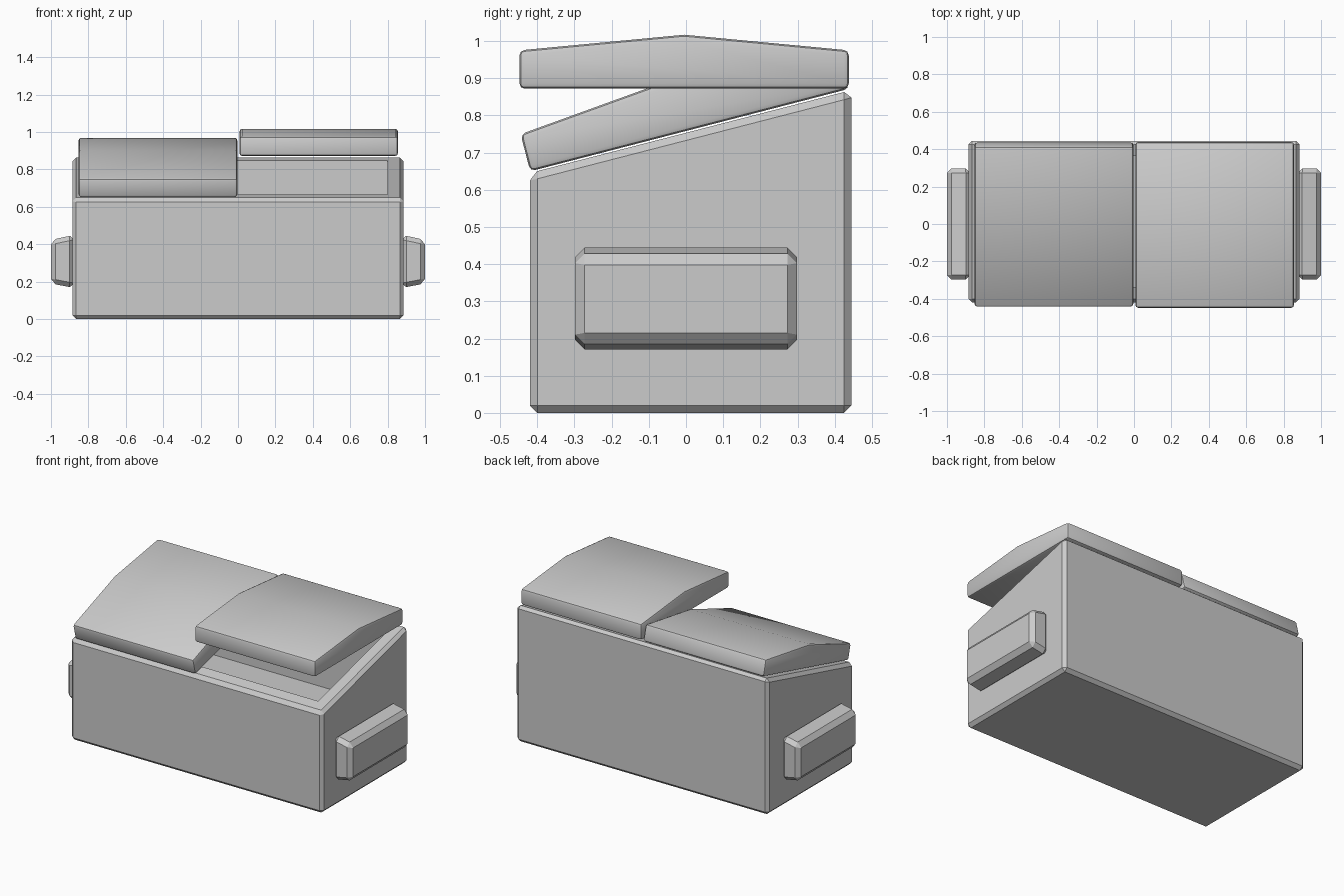
import bpy
import bmesh
from math import radians
from mathutils import Matrix, Vector

cube = bpy.data.objects.get("Cube")
if cube:
    bpy.data.objects.remove(cube, do_unlink=True)

grey = bpy.data.materials.new("plain grey")
grey.use_nodes = True
grey.diffuse_color = (0.6, 0.6, 0.6, 1)
grey.node_tree.nodes["Principled BSDF"].inputs["Base Color"].default_value = (0.6, 0.6, 0.6, 1)


def finish(name, bm, smooth=False):
    bmesh.ops.recalc_face_normals(bm, faces=bm.faces)
    mesh = bpy.data.meshes.new(name)
    bm.to_mesh(mesh)
    bm.free()
    mesh.materials.append(grey)
    obj = bpy.data.objects.new(name, mesh)
    bpy.context.collection.objects.link(obj)
    if smooth:
        bpy.ops.object.select_all(action="DESELECT")
        obj.select_set(True)
        bpy.context.view_layer.objects.active = obj
        bpy.ops.object.shade_smooth_by_angle(angle=radians(35))
    return obj


def prism(profile, x0, x1):
    """Extrude a (y, z) profile from x0 to x1."""
    bm = bmesh.new()
    face = bm.faces.new([bm.verts.new((x0, y, z)) for y, z in profile])
    out = bmesh.ops.extrude_face_region(bm, geom=[face])
    moved = [v for v in out["geom"] if isinstance(v, bmesh.types.BMVert)]
    bmesh.ops.translate(bm, vec=(x1 - x0, 0, 0), verts=moved)
    bmesh.ops.recalc_face_normals(bm, faces=bm.faces)
    return bm


def bevel(bm, width, segments=1):
    # Coplanar bends stay crisp; only the real corners are chamfered
    edges = [e for e in bm.edges if e.calc_face_angle(0) > radians(30)]
    bmesh.ops.bevel(bm, geom=edges, offset=width, segments=segments,
                    profile=0.5, affect="EDGES")


# Container body: sloped top, chamfered edges
bm = prism([(-0.42, 0), (0.445, 0), (0.445, 0.868), (-0.42, 0.645)], -0.885, 0.885)
edges = [e for e in bm.edges]
bmesh.ops.bevel(bm, geom=edges, offset=0.02, segments=1, profile=0.5, affect="EDGES")

# Open hold: inset the sloping top and push it down to a level floor
bm.normal_update()
top = max((f for f in bm.faces if f.normal.z > 0.9), key=lambda f: f.calc_area())
bmesh.ops.inset_region(bm, faces=[top], thickness=0.065, use_even_offset=True)
out = bmesh.ops.extrude_face_region(bm, geom=[top])
if top.is_valid:
    bmesh.ops.delete(bm, geom=[top], context="FACES_ONLY")
for v in out["geom"]:
    if isinstance(v, bmesh.types.BMVert):
        v.co.z = 0.365
finish("container_body", bm)

# Lifting pockets on both sides: tapered, chamfered blocks
for name, side in (("left_pocket", 1), ("right_pocket", -1)):
    bm = prism([(-0.298, 0.166), (0.298, 0.166), (0.298, 0.45), (-0.298, 0.45)],
               side * 0.875, side)
    for v in bm.verts:
        if abs(v.co.x) > 0.95:
            v.co.z = 0.423 if v.co.z > 0.3 else 0.19
    bevel(bm, 0.025)
    finish(name, bm)

# Lids share a ridged profile; the right one is hinged down onto the slope
hinge = Vector((0, 0.44, 0.875))
lid_profile = [(-0.448, 0.872), (0.438, 0.872), (0.438, 0.975),
               (-0.005, 1.017), (-0.448, 0.975)]
for name, x0, x1, angle in (("left_lid", 0.008, 0.855, 0),
                            ("right_lid", -0.852, -0.004, 14.5)):
    bm = prism(lid_profile, x0, x1)
    bevel(bm, 0.014, 2)
    bmesh.ops.rotate(bm, cent=hinge, verts=bm.verts,
                     matrix=Matrix.Rotation(radians(angle), 3, "X"))
    finish(name, bm, smooth=True)
